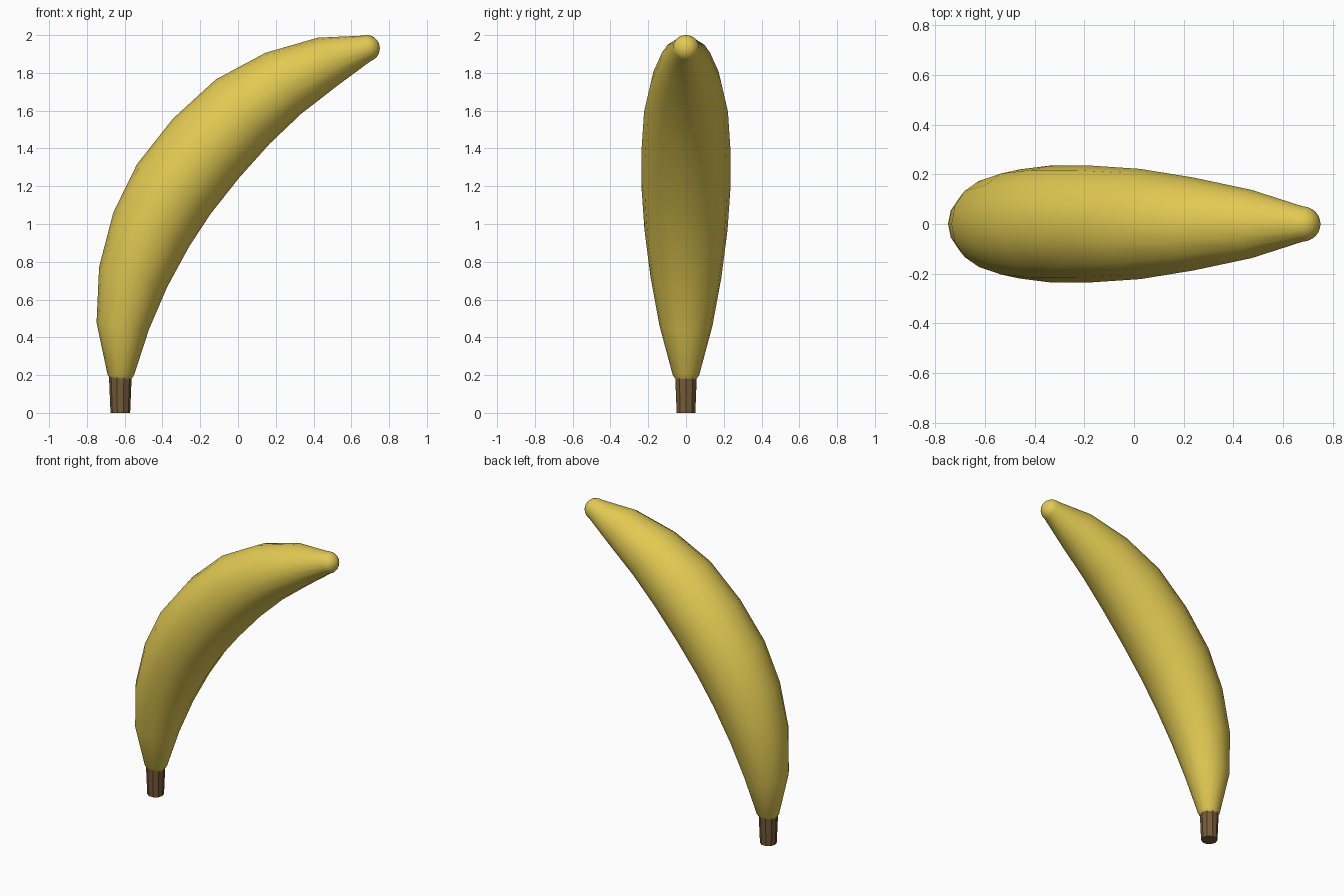
import bpy, bmesh, math
from mathutils import Vector

if "Cube" in bpy.data.objects:
    bpy.data.objects.remove(bpy.data.objects["Cube"])


def material(name, rgb):
    m = bpy.data.materials.new(name)
    m.diffuse_color = (*rgb, 1)
    m.use_nodes = True
    m.node_tree.nodes["Principled BSDF"].inputs["Base Color"].default_value = m.diffuse_color
    return m


def loft(name, rings, sides, mat, smooth):
    """Skin circular rings given as (centre, direction, radius) and cap both ends."""
    bm = bmesh.new()
    loops = []
    for centre, direction, radius in rings:
        d = direction.normalized()
        side = Vector((0, 1, 0))
        out = side.cross(d)
        loops.append([bm.verts.new(centre + radius * (math.cos(a) * out + math.sin(a) * side))
                      for a in (2 * math.pi * i / sides for i in range(sides))])
    for lo, hi in zip(loops, loops[1:]):
        for i in range(sides):
            j = (i + 1) % sides
            bm.faces.new((lo[i], lo[j], hi[j], hi[i]))
    bm.faces.new(loops[0][::-1])
    bm.faces.new(loops[-1])
    bmesh.ops.recalc_face_normals(bm, faces=bm.faces)
    for f in bm.faces:
        f.smooth = smooth and len(f.verts) == 4
    mesh = bpy.data.meshes.new(name)
    bm.to_mesh(mesh)
    bm.free()
    mesh.materials.append(mat)
    obj = bpy.data.objects.new(name, mesh)
    bpy.context.collection.objects.link(obj)
    return obj


yellow = material("ripe yellow", (0.76, 0.59, 0.085))
brown = material("stem brown", (0.18, 0.105, 0.04))

# Fruit body: curved spine as x, z, radius
spine = [(-0.62, 0.20, 0.07), (-0.61, 0.46, 0.14), (-0.555, 0.72, 0.188),
         (-0.46, 0.97, 0.22), (-0.34, 1.185, 0.235), (-0.17, 1.40, 0.235),
         (0.025, 1.595, 0.222), (0.24, 1.745, 0.187), (0.475, 1.86, 0.137),
         (0.68, 1.93, 0.071)]
points = [Vector((x, 0, z)) for x, z, r in spine]
up = Vector((0, 0, 1))
rings = [(Vector((-0.62, 0, 0.18)), up, 0.056)]
for i, (p, s) in enumerate(zip(points, spine)):
    if i == 0:
        d = up
    else:
        d = points[min(i + 1, len(points) - 1)] - points[i - 1]
    rings.append((p, d, s[2]))

# Rounded tip continuing the last ring
end, axis, r = rings[-1]
axis = axis.normalized()
for k in range(1, 7):
    a = math.radians(14.5 * k)
    rings.append((end + axis * r * math.sin(a), axis, r * math.cos(a)))
loft("fruit_body", rings, 16, yellow, True)

# Faceted stem
loft("stem", [(Vector((-0.623, 0, 0)), up, 0.052),
              (Vector((-0.623, 0, 0.19)), up, 0.06)], 10, brown, False)
